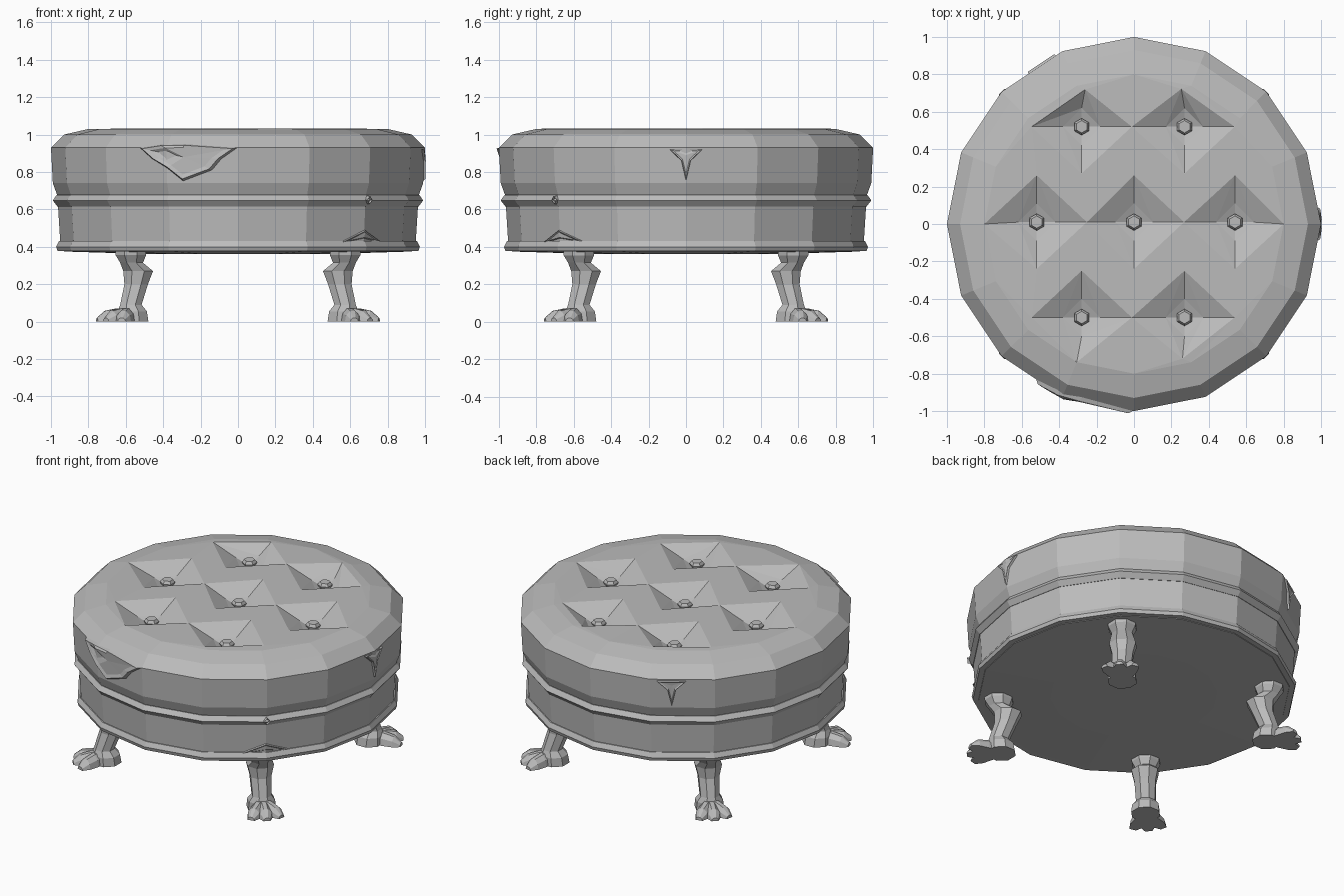
import bpy, bmesh
from math import sin, cos, pi, radians, hypot
from mathutils import Vector
from mathutils.geometry import delaunay_2d_cdt

if "Cube" in bpy.data.objects:
    bpy.data.objects.remove(bpy.data.objects["Cube"], do_unlink=True)

grey = bpy.data.materials.new("plain grey")
grey.use_nodes = True
colour = (0.5, 0.5, 0.5, 1)
grey.diffuse_color = colour
grey.node_tree.nodes["Principled BSDF"].inputs["Base Color"].default_value = colour

SIDES = 16
STEP = 2 * pi / SIDES


def finish(name, bm):
    bmesh.ops.recalc_face_normals(bm, faces=bm.faces)
    mesh = bpy.data.meshes.new(name)
    bm.to_mesh(mesh)
    bm.free()
    mesh.materials.append(grey)
    obj = bpy.data.objects.new(name, mesh)
    bpy.context.collection.objects.link(obj)
    return obj


def bridge(bm, loops, caps=(False, False)):
    """Join equal rings of points with quads."""
    rings = [[bm.verts.new(p) for p in loop] for loop in loops]
    for a, b in zip(rings, rings[1:]):
        for i in range(len(a)):
            j = (i + 1) % len(a)
            bm.faces.new((a[i], a[j], b[j], b[i]))
    if caps[0]:
        bm.faces.new(rings[0][::-1])
    if caps[1]:
        bm.faces.new(rings[-1])
    return rings


def ring(r, z, n=SIDES):
    return [(r * cos(2 * pi * i / n), r * sin(2 * pi * i / n), z) for i in range(n)]


def lathe(name, profile, caps):
    bm = bmesh.new()
    bridge(bm, [ring(r, z) for r, z in profile], caps)
    return finish(name, bm)


# Upholstered base, bottom panel and piping
lathe("base", [(0.5, 0.362), (0.93, 0.375), (0.95, 0.42), (0.965, 0.66)], (True, True))
lathe("bottom_trim", [(0.92, 0.378), (0.965, 0.378), (0.972, 0.4), (0.957, 0.43), (0.92, 0.43)], (False, False))
lathe("middle_piping", [(0.93, 0.615), (0.965, 0.615), (0.99, 0.648), (0.97, 0.677), (0.93, 0.677)], (False, False))

# Cushion with a tufted top
BUTTONS = [(x, y) for x, y in ((-0.28, 0.52), (0.27, 0.52), (-0.52, 0.01), (0, 0.01),
                               (0.54, 0.01), (-0.28, -0.5), (0.27, -0.5))]
TOP, DEEP, PIT = 1.033, 0.975, 0.945
points, heights, edges = [], [], []


def add_point(x, y, z):
    for i, p in enumerate(points):
        if hypot(p.x - x, p.y - y) < 0.045:
            return i
    points.append(Vector((x, y)))
    heights.append(z)
    return len(points) - 1


for x, y, z in ring(0.8, TOP - 0.003):
    add_point(x, y, z)
edges += [(i, (i + 1) % SIDES) for i in range(SIDES)]
for bx, by in BUTTONS:
    centre = add_point(bx, by, PIT)
    outer, inner = [], []
    for dx, dy in ((1, 0), (0, 1), (-1, 0), (0, -1)):
        x, y = bx + dx * 0.268, by + dy * 0.25
        fit = min(1, 0.765 / hypot(x, y))
        outer.append(add_point(x * fit, y * fit, TOP))
        inner.append(add_point(bx + dx * 0.1, by + dy * 0.1, DEEP))
    for k in range(4):
        edges += [(outer[k], outer[k - 1]), (inner[k], inner[k - 1]),
                  (outer[k], inner[k]), (inner[k], centre)]

bm = bmesh.new()
bridge(bm, [ring(r, z) for r, z in ((0.95, 0.66), (0.968, 0.68), (0.99, 0.74),
                                    (1.0, 0.93), (0.93, 1.0), (0.8, TOP - 0.003))])
flat, _, tris, *_ = delaunay_2d_cdt(points, edges, [], 1, 1e-5)


def height_at(p):
    return heights[min(range(len(points)), key=lambda i: (points[i] - p).length)]


top = [bm.verts.new((p.x, p.y, height_at(p))) for p in flat]
for tri in tris:
    bm.faces.new([top[i] for i in tri])
bmesh.ops.remove_doubles(bm, verts=bm.verts, dist=0.001)
finish("cushion", bm)

# Six-sided buttons
for bx, by in BUTTONS:
    bm = bmesh.new()
    bridge(bm, [[(bx + y, by + x, z) for x, y, z in ring(r, h, 6)]
                for r, h in ((0.034, 0.94), (0.045, 0.972), (0.033, 0.99))], (True, True))
    finish("button", bm)


# Torn patches that follow the faceted wall
def wall(a, z):
    r = 0.99 + (z - 0.74) * 0.053 if z > 0.68 else 0.95 + (z - 0.42) * 0.062
    if z > 0.93:
        r = 1.0 - (z - 0.93)
    return r * cos(STEP / 2) / cos(a % STEP - STEP / 2)


def patch(name, azimuth, outline, middle, lift=0.018):
    """Outline is in degrees from the azimuth, and height."""
    ma, mz = middle
    loops = []
    for scale, off in ((1, -0.004), (0.9, lift), (0.72, lift * 0.55)):
        loop = []
        for da, z in outline:
            a = radians(azimuth + ma + (da - ma) * scale)
            h = mz + (z - mz) * scale
            r = wall(a, h) + off
            loop.append((r * cos(a), r * sin(a), h))
        loops.append(loop)
    bm = bmesh.new()
    last = bridge(bm, loops)[-1]
    a = radians(azimuth + ma)
    r = wall(a, mz) + lift * 0.4
    hub = bm.verts.new((r * cos(a), r * sin(a), mz))
    for i, v in enumerate(last):
        bm.faces.new((last[i - 1], v, hub))
    finish(name, bm)


patch("front_tear", -107, [(-15.5, 0.93), (-11, 0.87), (-5.5, 0.82), (-0.5, 0.75), (9, 0.81),
                           (12, 0.87), (17, 0.93), (0, 0.95), (-8, 0.948)], (0, 0.88))
for angle in (0, 120):
    patch("side_tear", angle, [(-5.3, 0.922), (-1.5, 0.86), (0, 0.75), (1.5, 0.86), (5.3, 0.922)], (0, 0.89), 0.012)
patch("base_fold", -45, [(-9, 0.425), (0, 0.49), (2, 0.475), (9, 0.43)], (0, 0.45), 0.012)
patch("piping_nick", -45, [(-1.3, 0.65), (0, 0.628), (1.3, 0.65), (0, 0.674)], (0, 0.65), 0.035)

# Clawed legs, shaped along +x and turned to each corner
LEG = [(0.39, 0.81, 0.09), (0.355, 0.81, 0.088), (0.315, 0.805, 0.066), (0.27, 0.755, 0.086),
       (0.2, 0.77, 0.068), (0.09, 0.81, 0.062), (0.055, 0.8, 0.085), (0, 0.795, 0.09)]
TOE = [(-0.03, 0.04, 0.075), (0.07, 0.045, 0.07), (0.13, 0.042, 0.058), (0.175, 0.022, 0.0)]


def leg(name, azimuth):
    bm = bmesh.new()
    bridge(bm, [[(c + h * cos(pi / 8 + i * pi / 4), h * sin(pi / 8 + i * pi / 4), z) for i in range(8)]
                for z, c, h in LEG], (True, True))
    for spread in (-32, 0, 32):
        s, c = sin(radians(spread)), cos(radians(spread))
        loops = []
        for along, half, high in TOE:
            high = max(high, 0.02)
            section = ((-half, 0), (half, 0), (half * 0.85, high * 0.6), (half * 0.3, high),
                       (-half * 0.3, high), (-half * 0.85, high * 0.6))
            loops.append([(0.825 + along * c - t * s, along * s + t * c, z) for t, z in section])
        bridge(bm, loops, (True, True))
    obj = finish(name, bm)
    obj.rotation_euler.z = radians(azimuth)


for name, angle in (("back_left_leg", 45), ("back_right_leg", 135),
                    ("front_right_leg", 225), ("front_left_leg", 315)):
    leg(name, angle)
